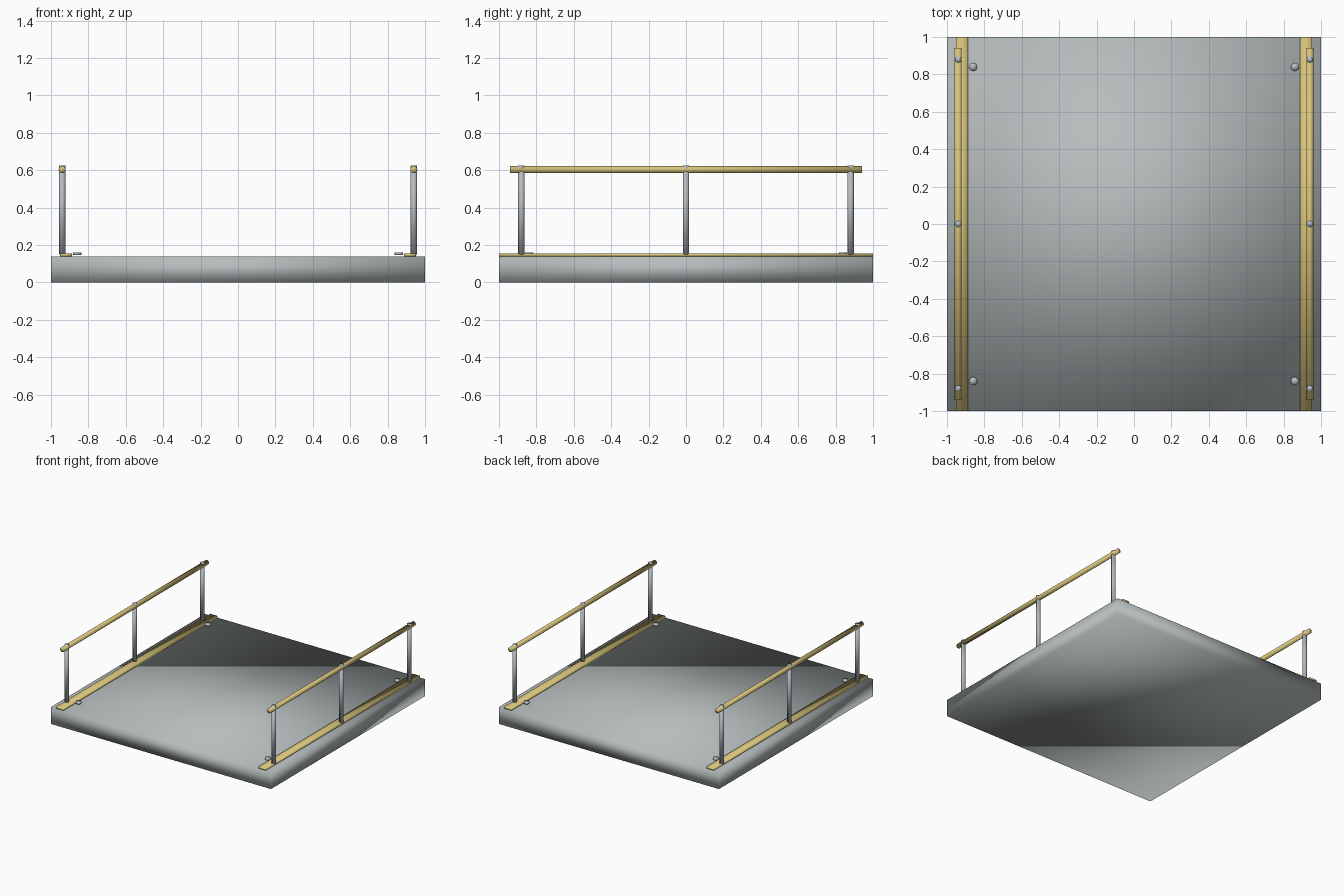
import bpy

cube = bpy.data.objects.get("Cube")
if cube:
    bpy.data.objects.remove(cube, do_unlink=True)


def material(name, rgb):
    mat = bpy.data.materials.new(name)
    mat.use_nodes = True
    color = (*rgb, 1)
    mat.diffuse_color = color
    mat.node_tree.nodes["Principled BSDF"].inputs["Base Color"].default_value = color
    return mat


GREY = material("deck grey", (0.47, 0.51, 0.51))
STEEL = material("steel", (0.46, 0.50, 0.53))
BRASS = material("brass", (0.68, 0.55, 0.20))


def finish(name, mat):
    obj = bpy.context.object
    obj.name = name
    obj.data.materials.append(mat)
    bpy.ops.object.transform_apply(location=False, rotation=True, scale=True)
    # The whole model has soft shading, also across its corners
    bpy.ops.object.shade_smooth()
    return obj


def box(name, mat, center, size):
    bpy.ops.mesh.primitive_cube_add(size=1, location=center)
    bpy.context.object.scale = size
    return finish(name, mat)


def cylinder(name, mat, center, radius, length, rotation=(0, 0, 0), sides=16):
    bpy.ops.mesh.primitive_cylinder_add(vertices=sides, radius=radius, depth=length,
                                        location=center, rotation=rotation)
    return finish(name, mat)


DECK_TOP = 0.14
RAIL_X = 0.94
RAIL_Z = 0.603
POST_BOTTOM, POST_TOP = 0.15, 0.625

# Deck slab
box("deck", GREY, (0, 0, DECK_TOP / 2), (2, 2, DECK_TOP))

for side, label in ((-1, "right"), (1, "left")):
    # Brass strip along the edge
    box(f"{label}_edge_strip", BRASS, (side * 0.92, 0, 0.147), (0.066, 2, 0.015))

    # Handrail
    cylinder(f"{label}_handrail", BRASS, (side * RAIL_X, 0, RAIL_Z), 0.019, 1.88,
             rotation=(1.5708, 0, 0))

    # Posts, reaching just through the handrail
    for y, place in ((-0.88, "front"), (0, "middle"), (0.88, "back")):
        cylinder(f"{label}_{place}_post", STEEL,
                 (side * RAIL_X, y, (POST_BOTTOM + POST_TOP) / 2),
                 0.017, POST_TOP - POST_BOTTOM)

    # Corner bolt heads
    for y, place in ((-0.84, "front"), (0.84, "back")):
        cylinder(f"{label}_{place}_bolt", STEEL, (side * 0.86, y, 0.154), 0.022, 0.013)
